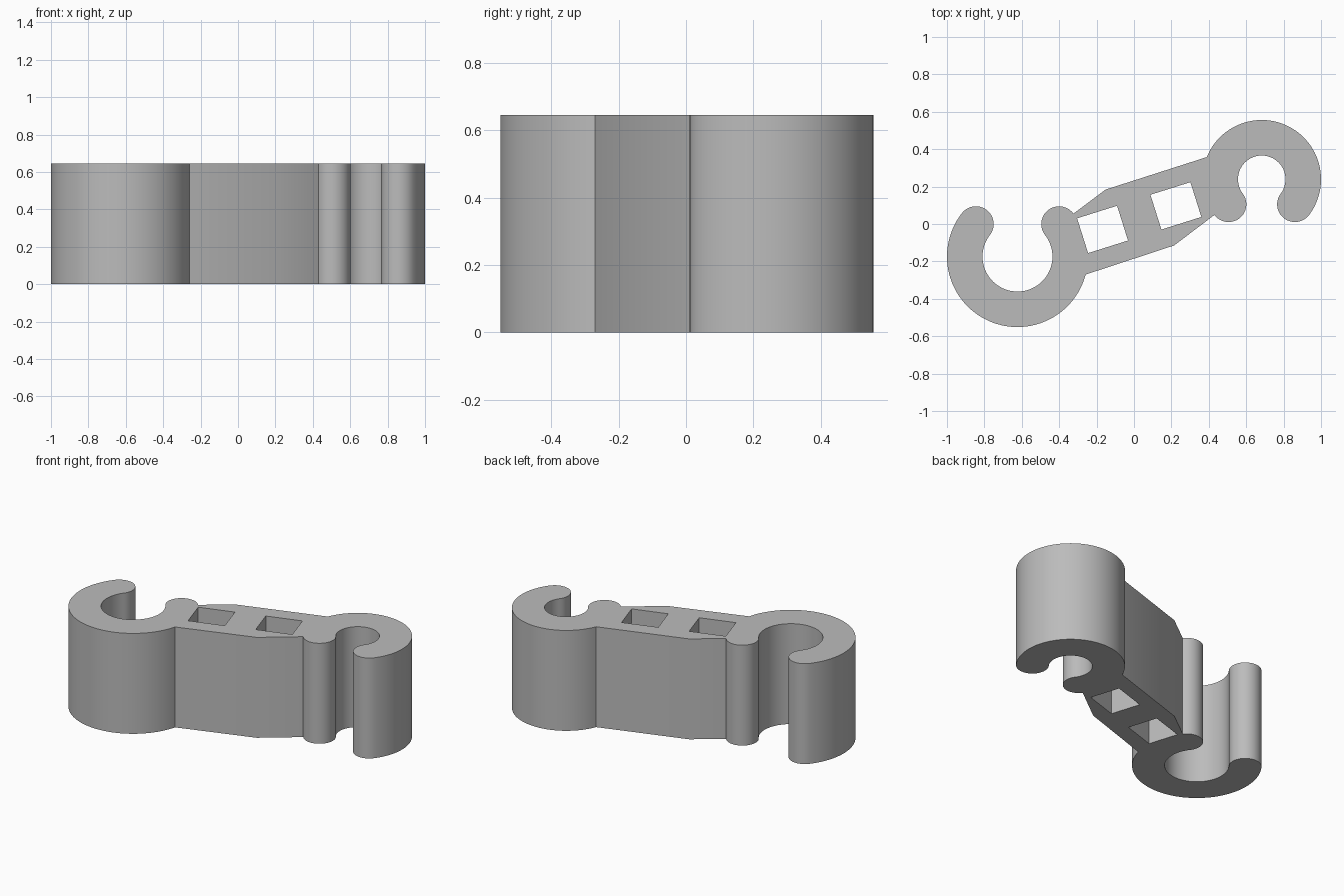
import bpy, bmesh
from math import cos, sin, radians
from mathutils import Vector

cube = bpy.data.objects.get("Cube")
if cube:
    bpy.data.objects.remove(cube, do_unlink=True)

HEIGHT = 0.645
TIP = 0.095          # radius of the rounded hook tips
BIG, BIG_OUT, BIG_IN = Vector((-0.623, -0.174)), 0.377, 0.187
SMALL, SMALL_OUT, SMALL_IN = Vector((0.683, 0.239)), 0.317, 0.127


def polar(centre, radius, angle):
    a = radians(angle)
    return centre + radius * Vector((cos(a), sin(a)))


def arc(centre, radius, start, end, step=4):
    n = max(2, round(abs(end - start) / step))
    return [polar(centre, radius, start + (end - start) * i / n) for i in range(n + 1)]


def tip(centre, outer, inner, angle):
    return polar(centre, (outer + inner) / 2, angle)


def rectangle(centre, width, depth, angle):
    u, v = polar(Vector((0, 0)), width / 2, angle), polar(Vector((0, 0)), depth / 2, angle + 90)
    return [centre + u + v, centre - u + v, centre - u - v, centre + u - v]


# Large hook, opening to the back
outline = arc(BIG, BIG_OUT, -14.8, -218)
outline += arc(tip(BIG, BIG_OUT, BIG_IN, 142), TIP, 142, -38, 8)
outline += arc(BIG, BIG_IN, 142, 398)
outline += arc(tip(BIG, BIG_OUT, BIG_IN, 38), TIP, 218, 36, 8)
# Bar corner, back side
outline.append(Vector((-0.152, 0.184)))
# Small hook, opening to the front
outline += arc(SMALL, SMALL_OUT, 158, -37)
outline += arc(tip(SMALL, SMALL_OUT, SMALL_IN, -37), TIP, -37, -217, 8)
outline += arc(SMALL, SMALL_IN, -37, 217)
outline += arc(tip(SMALL, SMALL_OUT, SMALL_IN, 217), TIP, 37, -143, 8)
# Bar corner, front side
outline.append(Vector((0.214, -0.115)))

# Two rectangular openings through the bar
holes = [rectangle(Vector(c), 0.224, 0.195, 17.5) for c in ((-0.168, -0.029), (0.224, 0.097))]

# Fill the profile and extrude it
bm = bmesh.new()
for loop in [outline] + holes:
    verts = [bm.verts.new((p.x, p.y, 0)) for p in loop]
    for a, b in zip(verts, verts[1:] + verts[:1]):
        bm.edges.new((a, b))
bmesh.ops.remove_doubles(bm, verts=bm.verts, dist=0.001)
bmesh.ops.triangle_fill(bm, use_beauty=True, edges=bm.edges[:], normal=(0, 0, 1))
raised = bmesh.ops.extrude_face_region(bm, geom=bm.faces[:], use_keep_orig=True)["geom"]
bmesh.ops.translate(bm, vec=(0, 0, HEIGHT),
                    verts=[g for g in raised if isinstance(g, bmesh.types.BMVert)])
bmesh.ops.recalc_face_normals(bm, faces=bm.faces)

mesh = bpy.data.meshes.new("double_hook_clip")
bm.to_mesh(mesh)
bm.free()
clip = bpy.data.objects.new("double_hook_clip", mesh)
bpy.context.collection.objects.link(clip)

# Plain grey material
grey = bpy.data.materials.new("grey")
grey.use_nodes = True
colour = (0.5, 0.5, 0.5, 1)
grey.diffuse_color = colour
grey.node_tree.nodes["Principled BSDF"].inputs["Base Color"].default_value = colour
mesh.materials.append(grey)

bpy.ops.object.select_all(action='DESELECT')
clip.select_set(True)
bpy.context.view_layer.objects.active = clip
bpy.ops.object.shade_smooth_by_angle(angle=radians(30))
